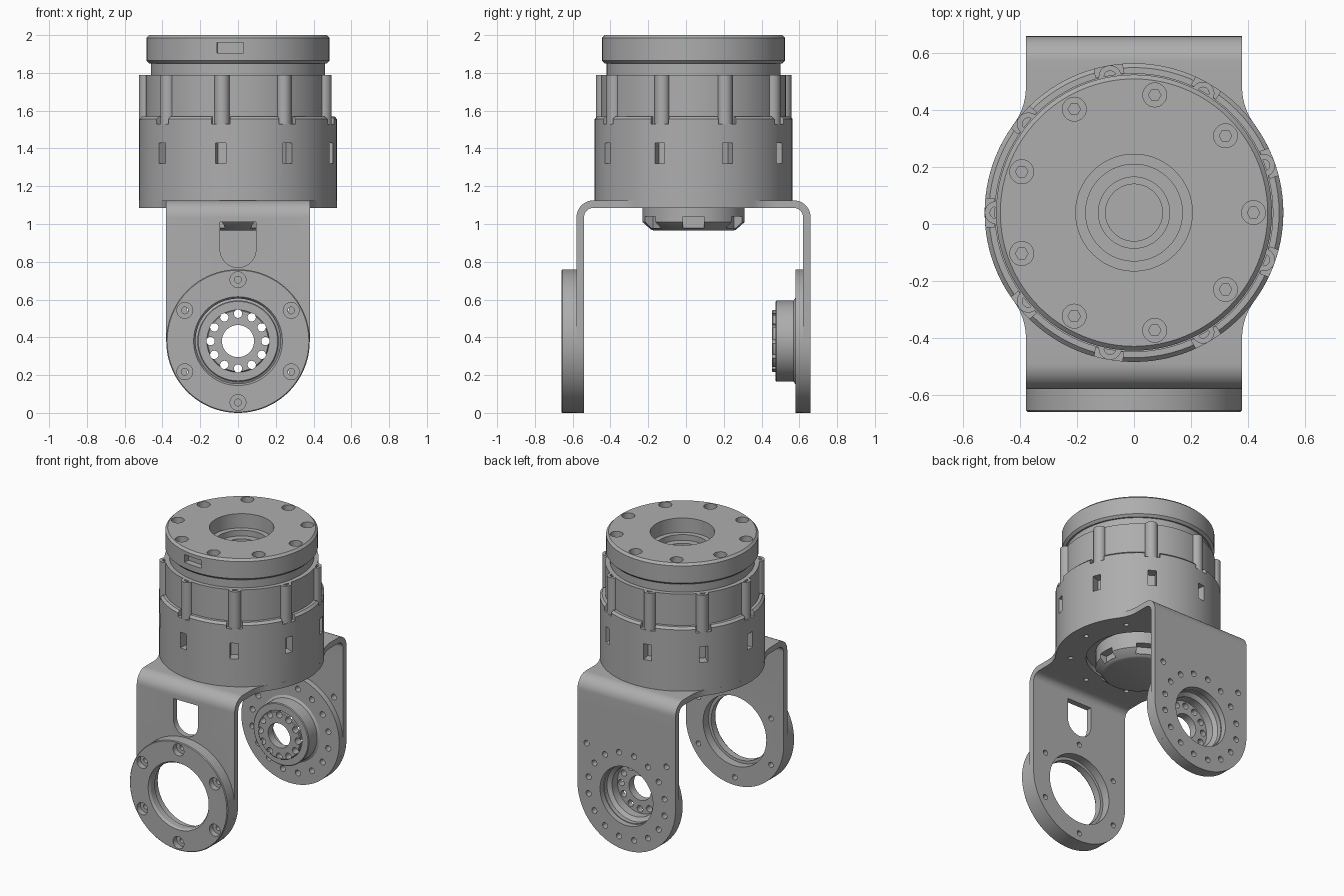
import bpy, bmesh, math
from math import cos, sin, radians, tau

cube = bpy.data.objects.get("Cube")
if cube:
    bpy.data.objects.remove(cube, do_unlink=True)

metal = bpy.data.materials.new("grey_metal")
GREY = (0.42, 0.42, 0.42, 1)
metal.use_nodes = True
metal.diffuse_color = GREY
metal.node_tree.nodes["Principled BSDF"].inputs["Base Color"].default_value = GREY

CY = 0.04          # motor axis in y
PIVOT = (0, 0.38)  # output axis in x, z
STEP = 40          # angular pitch of the motor screws


def place(axis, u, v, h):
    return {"x": (h, u, v), "y": (u, h, v), "z": (u, v, h)}[axis]


def arc(c, r, a0, a1, n=12):
    return [(c[0] + r * cos(radians(a0 + (a1 - a0) * i / n)),
             c[1] + r * sin(radians(a0 + (a1 - a0) * i / n))) for i in range(n + 1)]


def ring(c, r, count, start=0):
    return [(c[0] + r * cos(radians(start) + tau * i / count),
             c[1] + r * sin(radians(start) + tau * i / count)) for i in range(count)]


def spin(bm, profile, c=(0, CY), axis="z", n=96):
    """Revolve a closed (radius, height) profile."""
    rows = []
    for r, h in profile:
        if r == 0:
            rows.append([bm.verts.new(place(axis, c[0], c[1], h))] * n)
        else:
            rows.append([bm.verts.new(place(axis, u, v, h)) for u, v in ring(c, r, n)])
    for a, b in zip(rows, rows[1:] + rows[:1]):
        for i in range(n):
            j = (i + 1) % n
            face = list(dict.fromkeys((a[i], a[j], b[j], b[i])))
            if len(face) > 2:
                bm.faces.new(face)


def prism(bm, pts, a, b, axis="z"):
    lo = [bm.verts.new(place(axis, u, v, a)) for u, v in pts]
    hi = [bm.verts.new(place(axis, u, v, b)) for u, v in pts]
    bm.faces.new(lo)
    bm.faces.new(hi)
    for i in range(len(pts)):
        j = (i + 1) % len(pts)
        bm.faces.new((lo[i], lo[j], hi[j], hi[i]))


def radial_box(bm, angle, r0, r1, width, a, b):
    """Upright block pointing away from the motor axis."""
    d, s = (cos(radians(angle)), sin(radians(angle))), width / 2
    prism(bm, [(r * d[0] - t * d[1], CY + r * d[1] + t * d[0])
               for r, t in ((r0, -s), (r1, -s), (r1, s), (r0, s))], a, b)


def drill(bm, centres, r, a, b, axis="z", n=20):
    for c in centres:
        spin(bm, [(0, a), (r, a), (r, b), (0, b)], c, axis, n)


def build(name, fill):
    bm = bmesh.new()
    fill(bm)
    bmesh.ops.recalc_face_normals(bm, faces=bm.faces)
    me = bpy.data.meshes.new(name)
    bm.to_mesh(me)
    bm.free()
    me.materials.append(metal)
    ob = bpy.data.objects.new(name, me)
    bpy.context.collection.objects.link(ob)
    return ob


def carve(ob, fill, operation="DIFFERENCE"):
    tool = build("cutter", fill)
    tool.hide_render = True
    bpy.context.view_layer.objects.active = ob
    mod = ob.modifiers.new("carve", "BOOLEAN")
    mod.operation, mod.object, mod.solver = operation, tool, "EXACT"
    bpy.ops.object.modifier_apply(modifier=mod.name)
    bpy.data.objects.remove(tool, do_unlink=True)


def finish(ob):
    bpy.ops.object.select_all(action="DESELECT")
    ob.select_set(True)
    bpy.context.view_layer.objects.active = ob
    bpy.ops.object.shade_smooth_by_angle(angle=radians(30))


ears = [180 + STEP * i for i in range(9)]

# Lower motor housing with side windows and rim notches
housing = build("motor_housing", lambda bm: spin(bm, [
    (0, 1.125), (.525, 1.125), (.525, 1.555), (.51, 1.57), (.3, 1.57), (0, 1.57)]))


def housing_cuts(bm):
    for a in ears:
        radial_box(bm, a, .46, .6, .055, 1.32, 1.43)
        radial_box(bm, a, .49, .6, .1, 1.53, 1.6)


carve(housing, housing_cuts)

# Middle gear case, neck and screw ears
case = build("gear_case", lambda bm: spin(bm, [
    (.1, 1.5), (.49, 1.5), (.49, 1.79), (.46, 1.79), (.46, 1.86), (.125, 1.86),
    (.125, 1.75), (.1, 1.75)]))
ear_spots = ring((0, CY), .485, 9, 180)
lugs = build("screw_ears", lambda bm: drill(bm, ear_spots, .04, 1.53, 1.79, n=32))
carve(lugs, lambda bm: drill(bm, ear_spots, .021, 1.72, 1.85))

# Output flange on top, bored in steps, with socket screws
flange = build("output_flange", lambda bm: spin(bm, [
    (.17, 1.85), (.47, 1.85), (.485, 1.865), (.485, 1.985), (.47, 2), (.205, 2),
    (.205, 1.9), (.17, 1.9)]))
screws = ring((0, CY), .42, 9)
carve(flange, lambda bm: drill(bm, screws, .042, 1.96, 2.1, n=28))
carve(flange, lambda bm: drill(bm, screws, .022, 1.91, 2.0, n=6))
carve(flange, lambda bm: radial_box(bm, -95, .44, .6, .14, 1.905, 1.96))

# Rear boss under the motor, notched around its chamfer
boss = build("motor_boss", lambda bm: spin(bm, [
    (0, .965), (.21, .965), (.225, .97), (.27, 1.01), (.27, 1.14), (0, 1.14)]))


def boss_cuts(bm):
    for a in range(0, 360, 60):
        radial_box(bm, a, .215, .4, .11, .98, 1.04)


carve(boss, boss_cuts)

# Bent sheet bracket: U section trimmed by its top and front outlines
outer = [(-.58, -.01)] + arc((-.49, 1.035), .09, 180, 90) + arc((.57, 1.035), .09, 90, 0) + [(.66, -.01)]
inner = [(.62, -.01)] + arc((.57, 1.035), .05, 0, 90) + arc((-.49, 1.035), .05, 90, 180) + [(-.54, -.01)]
bracket = build("u_bracket", lambda bm: prism(bm, outer + inner, -.7, .7, "x"))

W, R, F = .38, .525, .22
dy = math.sqrt((R + F) ** 2 - (W + F) ** 2)
lean = math.degrees(math.atan2(dy, W + F))
quarter = arc((0, 0), R, 0, lean, 24) + arc((W + F, dy), F, 180 + lean, 180) + [(W, .8)]
half = quarter + [(-x, y) for x, y in reversed(quarter)]
plan = half + [(x, -y) for x, y in reversed(half[1:-1])]
carve(bracket, lambda bm: prism(bm, [(x, y + CY) for x, y in plan], -.1, 1.3), "INTERSECT")
front = arc(PIVOT, W, 180, 360, 64) + [(W, .95), (.6, .95), (.6, 1.3), (-.6, 1.3), (-.6, .95), (-W, .95)]
carve(bracket, lambda bm: prism(bm, front, -1, 1, "y"), "INTERSECT")


def bracket_cuts(bm):
    prism(bm, [(.095, 1.01)] + [(-.095, 1.01)] + arc((0, .865), .095, 180, 360, 24), -.7, -.5, "y")
    drill(bm, [PIVOT], .245, -.7, -.5, "y", 96)
    drill(bm, [PIVOT], .205, .5, .7, "y", 96)
    drill(bm, ring(PIVOT, .3, 16, 11.25) + [(-.31, .67), (.31, .67)], .02, .6, .7, "y")
    drill(bm, ring(PIVOT, .325, 6, 90), .018, -.7, -.5, "y")
    drill(bm, [(0, CY)], .33, 1.05, 1.2, n=96)
    drill(bm, ring((0, CY), .43, 9), .016, 1.05, 1.2)


carve(bracket, bracket_cuts)

# Bearing ring on the front leg, with counterbored screw holes
bearing = build("bearing_ring", lambda bm: spin(bm, [
    (.235, -.66), (.375, -.66), (.38, -.655), (.38, -.58), (.245, -.58), (.245, -.6),
    (.225, -.6), (.225, -.645)], PIVOT, "y"))
bolts = ring(PIVOT, .325, 6, 90)
carve(bearing, lambda bm: drill(bm, bolts, .042, -.7, -.62, "y", 28))
carve(bearing, lambda bm: drill(bm, bolts, .018, -.64, -.5, "y"))

# Dished hub on the rear leg
hub = build("rear_hub", lambda bm: spin(bm, [
    (.085, .455), (.16, .455), (.165, .46), (.165, .475), (.21, .475), (.215, .48),
    (.215, .57), (.23, .58), (.38, .58), (.38, .62), (.2, .62), (.2, .59), (.175, .57),
    (.175, .51), (.085, .51)], PIVOT, "y"))


def hub_cuts(bm):
    drill(bm, ring(PIVOT, .145, 12, 90), .022, .4, .56, "y")
    drill(bm, ring(PIVOT, .3, 16, 11.25), .02, .5, .7, "y")


carve(hub, hub_cuts)

for part in (housing, case, lugs, flange, boss, bracket, bearing, hub):
    finish(part)
